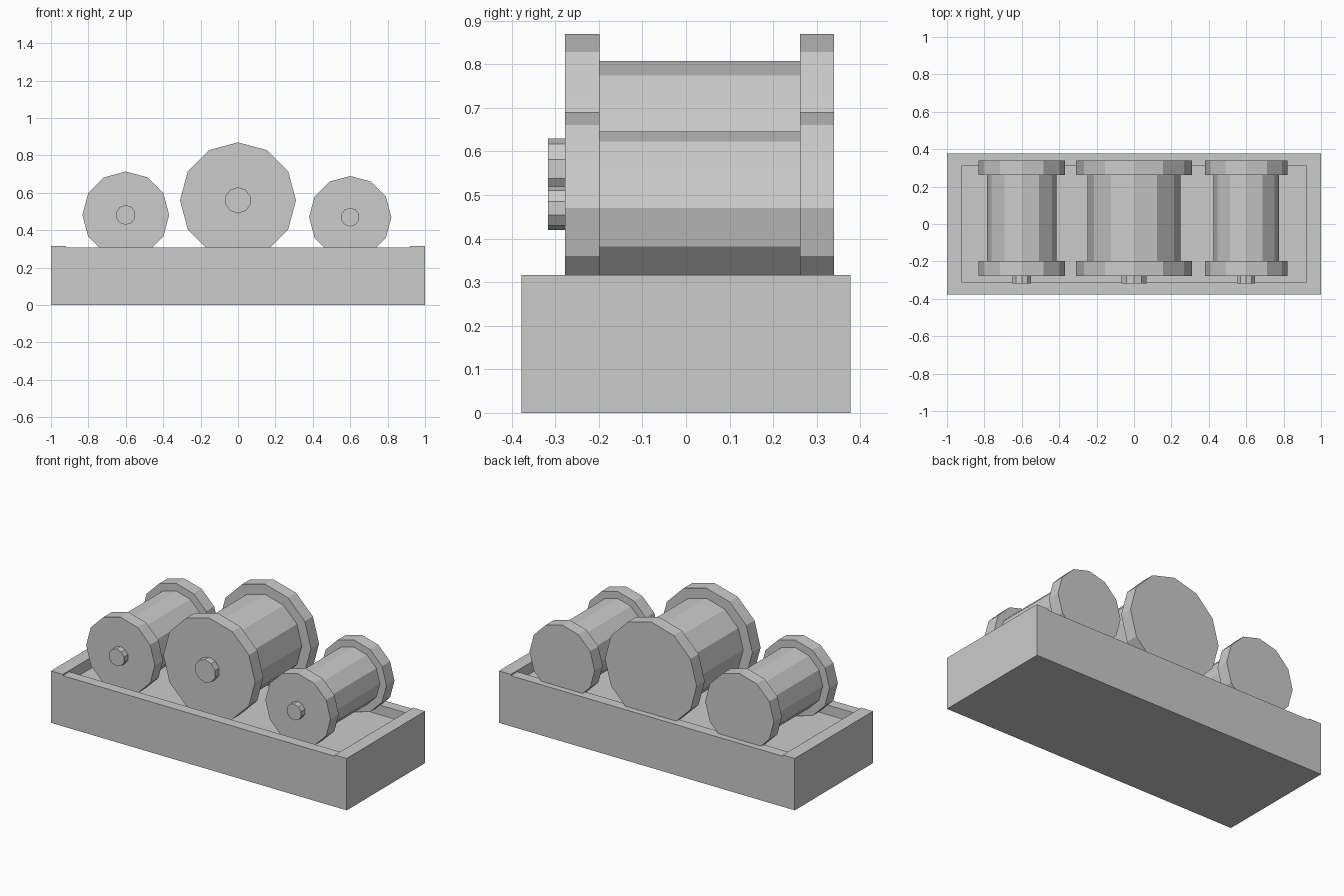
import bpy
from math import pi, sin, cos

cube = bpy.data.objects.get("Cube")
if cube:
    bpy.data.objects.remove(cube, do_unlink=True)

# One plain grey for everything
grey = bpy.data.materials.new("light_grey")
grey.use_nodes = True
colour = (0.6, 0.6, 0.6, 1)
grey.diffuse_color = colour
grey.node_tree.nodes["Principled BSDF"].inputs["Base Color"].default_value = colour


def add_mesh(name, verts, faces):
    mesh = bpy.data.meshes.new(name)
    mesh.from_pydata(verts, [], faces)
    mesh.materials.append(grey)
    obj = bpy.data.objects.new(name, mesh)
    bpy.context.collection.objects.link(obj)
    return obj


def box(name, x, y, z):
    """Box from (low, high) pairs on each axis."""
    verts = [(a, b, c) for a in x for b in y for c in z]
    faces = [(0, 1, 3, 2), (4, 6, 7, 5), (0, 4, 5, 1),
             (2, 3, 7, 6), (0, 2, 6, 4), (1, 5, 7, 3)]
    return add_mesh(name, verts, faces)


def lathe(name, x, z, sides, profile):
    """Closed solid turned about the y direction; profile is (y, radius) pairs."""
    verts = [(x + r * sin(2 * pi * i / sides), y, z + r * cos(2 * pi * i / sides))
             for y, r in profile for i in range(sides)]
    faces = [(k * sides + i, (k + 1) * sides + i,
              (k + 1) * sides + (i + 1) % sides, k * sides + (i + 1) % sides)
             for k in range(len(profile) - 1) for i in range(sides)]
    last = (len(profile) - 1) * sides
    faces.append(tuple(range(sides)))
    faces.append(tuple(reversed(range(last, last + sides))))
    return add_mesh(name, verts, faces)


# Tray: floor slab, long rails, and slightly taller end rails
floor, rim, end_rim = 0.25, 0.309, 0.317
half_y, inner_x, inner_y = 0.378, 0.92, 0.314
box("tray_floor", (-1, 1), (-half_y, half_y), (0, floor))
box("front_rail", (-inner_x, inner_x), (-half_y, -inner_y), (floor, rim))
box("back_rail", (-inner_x, inner_x), (inner_y, half_y), (floor, rim))
box("right_end_rail", (-1, -inner_x), (-half_y, half_y), (floor, end_rim))
box("left_end_rail", (inner_x, 1), (-half_y, half_y), (floor, end_rim))

# Spools: two flanges joined by a narrower barrel, with a hub on the front
front, front_in, back_in, back = -0.278, -0.198, 0.262, 0.34
for label, x, radius, hub in (("right", -0.6, 0.232, 0.053),
                              ("middle", 0, 0.31, 0.07),
                              ("left", 0.6, 0.22, 0.05)):
    z = floor + radius
    barrel = radius * 0.8
    lathe(label + "_spool", x, z, 12,
          [(front, radius), (front_in, radius), (front_in, barrel),
           (back_in, barrel), (back_in, radius), (back, radius)])
    lathe(label + "_hub", x, z, 10, [(-0.317, hub), (front, hub)])
